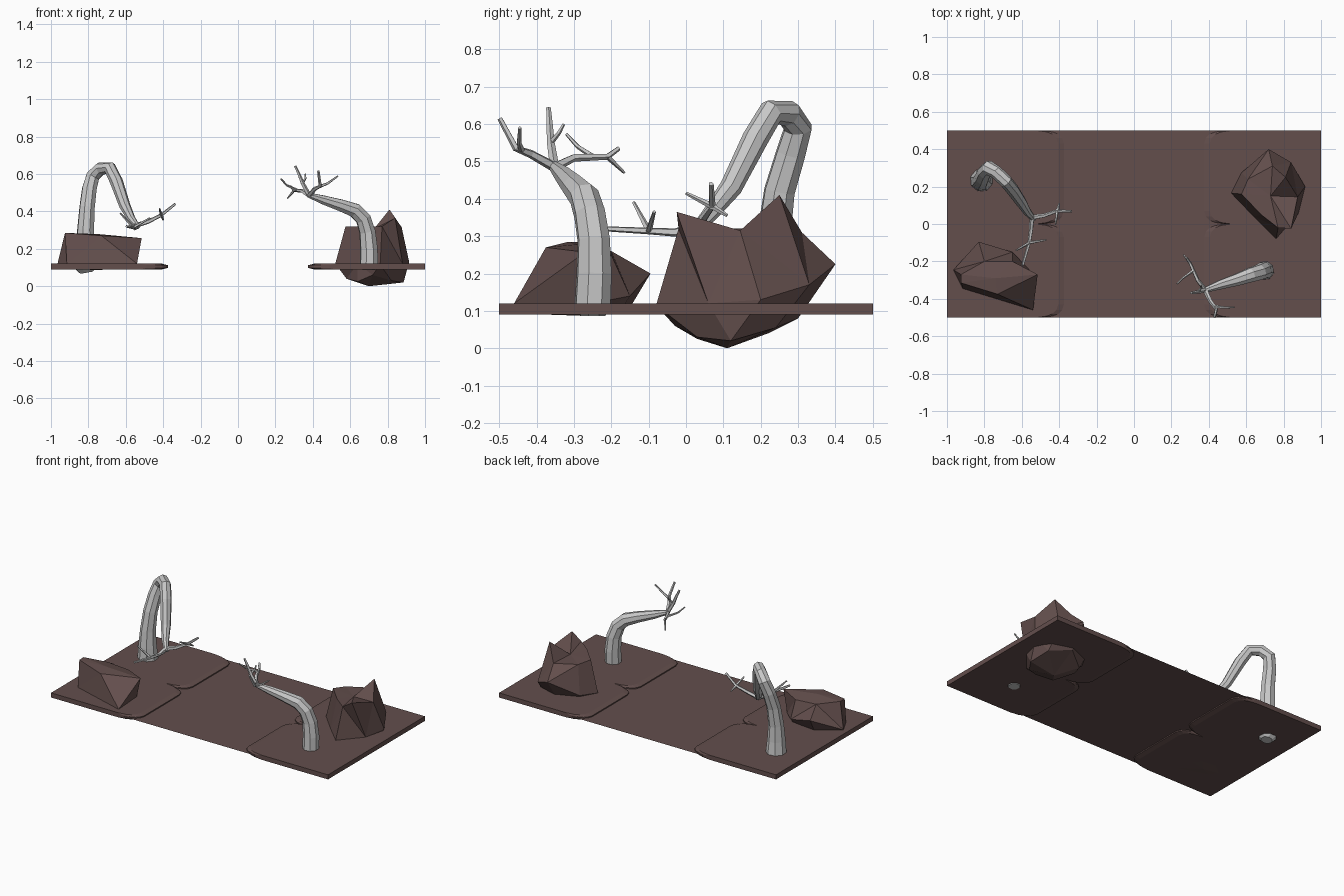
import bpy, bmesh, math
from mathutils import Vector


def material(name, col):
    m = bpy.data.materials.new(name)
    m.diffuse_color = (*col, 1)
    return m


EARTH = material("brown_earth", (0.125, 0.077, 0.073))
BARK = material("grey_bark", (0.58, 0.58, 0.58))


def finish(bm, name, mat):
    bmesh.ops.recalc_face_normals(bm, faces=bm.faces)
    me = bpy.data.meshes.new(name)
    bm.to_mesh(me)
    bm.free()
    me.materials.append(mat)
    ob = bpy.data.objects.new(name, me)
    bpy.context.collection.objects.link(ob)
    return ob


def bridge(bm, rings):
    for a, b in zip(rings, rings[1:]):
        n = len(a)
        for i in range(n):
            j = (i + 1) % n
            bm.faces.new((a[i], a[j], b[j], b[i]))


# thin sheet across the middle
bm = bmesh.new()
bm.faces.new([bm.verts.new((x, y, 0.105)) for x, y in
              ((-0.53, -0.5), (0.53, -0.5), (0.53, 0.5), (-0.53, 0.5))])
finish(bm, "middle_ground", EARTH)

# end slabs: inner edge has rounded lobes with a notch at the middle
LOBE = [(0, 0.49), (0.008, 0.435), (0.02, 0.405), (0.04, 0.385), (0.07, 0.375)]
half = LOBE + [(0.5 - y, x) for y, x in reversed(LOBE)]
edge = [(-y, x) for y, x in reversed(half)] + half[1:]


def slab(name, side):
    bm = bmesh.new()
    rings = []
    for y, x in edge:
        prof = ((1, 0.12), (x + 0.03, 0.12), (x, 0.112), (x, 0.098),
                (x + 0.03, 0.09), (1, 0.09))
        rings.append([bm.verts.new((side * px, y, z)) for px, z in prof])
    bridge(bm, rings)
    bm.faces.new(rings[0])
    bm.faces.new(rings[-1])
    finish(bm, name, EARTH)


slab("right_slab", 1)
slab("left_slab", -1)


# faceted rocks: three rough rings closed by a bottom and a top point
def rock(name, bottom, rings, top):
    bm = bmesh.new()
    rs = [[bm.verts.new(p) for p in r] for r in rings]
    bridge(bm, rs)
    for tip, ring in ((bottom, rs[0]), (top, rs[-1])):
        t = bm.verts.new(tip)
        for i in range(len(ring)):
            bm.faces.new((ring[i], ring[(i + 1) % len(ring)], t))
    bmesh.ops.triangulate(bm, faces=[f for f in bm.faces if len(f.verts) > 3])
    finish(bm, name, EARTH)


rock("tall_rock", (0.7, 0.11, 0.0), [
    [(0.885, 0.12, 0.02), (0.85, 0.24, 0.055), (0.72, 0.3, 0.08), (0.6, 0.22, 0.04),
     (0.58, 0.15, 0.04), (0.64, 0.03, 0.025), (0.72, -0.03, 0.06), (0.82, 0.03, 0.03)],
    [(0.915, 0.2, 0.13), (0.84, 0.33, 0.17), (0.72, 0.4, 0.225), (0.575, 0.275, 0.13),
     (0.52, 0.165, 0.12), (0.64, 0.04, 0.12), (0.76, -0.08, 0.115), (0.88, 0.06, 0.12)],
    [(0.875, 0.145, 0.315), (0.81, 0.25, 0.41), (0.74, 0.31, 0.31), (0.61, 0.24, 0.31),
     (0.575, 0.16, 0.32), (0.68, 0.05, 0.32), (0.77, -0.02, 0.32), (0.84, -0.025, 0.365)],
], (0.73, 0.15, 0.31))

rock("low_rock", (-0.76, -0.28, 0.087), [
    [(-0.6, -0.25, 0.092), (-0.67, -0.18, 0.092), (-0.82, -0.16, 0.092),
     (-0.93, -0.25, 0.092), (-0.88, -0.33, 0.092), (-0.56, -0.43, 0.092)],
    [(-0.555, -0.25, 0.12), (-0.65, -0.15, 0.14), (-0.83, -0.095, 0.2),
     (-0.965, -0.245, 0.12), (-0.915, -0.345, 0.12), (-0.54, -0.46, 0.12)],
    [(-0.515, -0.27, 0.257), (-0.65, -0.2, 0.25), (-0.8, -0.2, 0.26),
     (-0.925, -0.27, 0.285), (-0.925, -0.315, 0.285), (-0.73, -0.375, 0.27)],
], (-0.74, -0.29, 0.278))


# tapered tube through points (x, y, z, radius), ring frame carried along the path
def tube(bm, pts, sides):
    P = [Vector(p[:3]) for p in pts]
    side = Vector((0.3, 1, 0.1))
    rings = []
    for i, p in enumerate(P):
        t = (P[min(i + 1, len(P) - 1)] - P[max(i - 1, 0)]).normalized()
        side = (side - t * side.dot(t)).normalized()
        up = t.cross(side)
        rings.append([bm.verts.new(p + pts[i][3] * (
            side * math.cos(2 * math.pi * k / sides) +
            up * math.sin(2 * math.pi * k / sides))) for k in range(sides)])
    bridge(bm, rings)
    bm.faces.new(rings[0])
    bm.faces.new(rings[-1])


def tree(name, trunk, twigs):
    bm = bmesh.new()
    tube(bm, trunk, 8)
    for r, path in twigs:
        n = len(path) - 1
        tube(bm, [(*p, r * (1 - 0.5 * i / n)) for i, p in enumerate(path)], 5)
    finish(bm, name, BARK)


R = (0.38, -0.352, 0.485)
tree("right_dead_tree", [
    (0.7, -0.25, 0.086, 0.035), (0.7, -0.25, 0.11, 0.05), (0.7, -0.246, 0.2, 0.049),
    (0.692, -0.247, 0.29, 0.045), (0.67, -0.258, 0.36, 0.043), (0.625, -0.272, 0.405, 0.041),
    (0.55, -0.298, 0.432, 0.034), (0.46, -0.325, 0.46, 0.026), (0.375, -0.355, 0.488, 0.014)],
    [(0.013, [R, (0.345, -0.362, 0.55), (0.325, -0.365, 0.6), (0.305, -0.368, 0.643)]),
     (0.008, [(0.345, -0.362, 0.55), (0.36, -0.34, 0.577), (0.36, -0.327, 0.6)]),
     (0.014, [R, (0.41, -0.415, 0.52), (0.44, -0.455, 0.535), (0.43, -0.498, 0.615)]),
     (0.009, [(0.43, -0.44, 0.53), (0.48, -0.447, 0.55), (0.535, -0.445, 0.59)]),
     (0.013, [R, (0.34, -0.3, 0.51), (0.3, -0.21, 0.513), (0.28, -0.18, 0.535)]),
     (0.008, [(0.315, -0.25, 0.514), (0.26, -0.29, 0.54), (0.23, -0.32, 0.573)]),
     (0.008, [(0.3, -0.21, 0.513), (0.265, -0.165, 0.47)])])

L = (-0.545, 0.035, 0.325)
D = (-0.56, -0.1, 0.314)
E = (-0.41, 0.07, 0.38)
tree("left_dead_tree", [
    (-0.81, 0.235, 0.072, 0.035), (-0.815, 0.235, 0.1, 0.064), (-0.815, 0.232, 0.2, 0.055),
    (-0.815, 0.235, 0.3, 0.047), (-0.807, 0.25, 0.42, 0.043), (-0.795, 0.28, 0.52, 0.041),
    (-0.775, 0.3, 0.59, 0.039), (-0.735, 0.275, 0.628, 0.036), (-0.685, 0.228, 0.632, 0.035),
    (-0.65, 0.185, 0.56, 0.035), (-0.605, 0.12, 0.43, 0.03), (-0.57, 0.065, 0.36, 0.022),
    (-0.535, 0.025, 0.315, 0.014)],
    [(0.014, [L, (-0.55, -0.03, 0.31), D, (-0.595, -0.22, 0.32)]),
     (0.009, [D, (-0.63, -0.14, 0.39)]),
     (0.009, [D, (-0.47, -0.085, 0.365)]),
     (0.014, [L, (-0.48, 0.045, 0.345), E, (-0.335, 0.067, 0.44)]),
     (0.009, [E, (-0.42, 0.0, 0.415)]),
     (0.009, [E, (-0.4, 0.11, 0.355)])])
